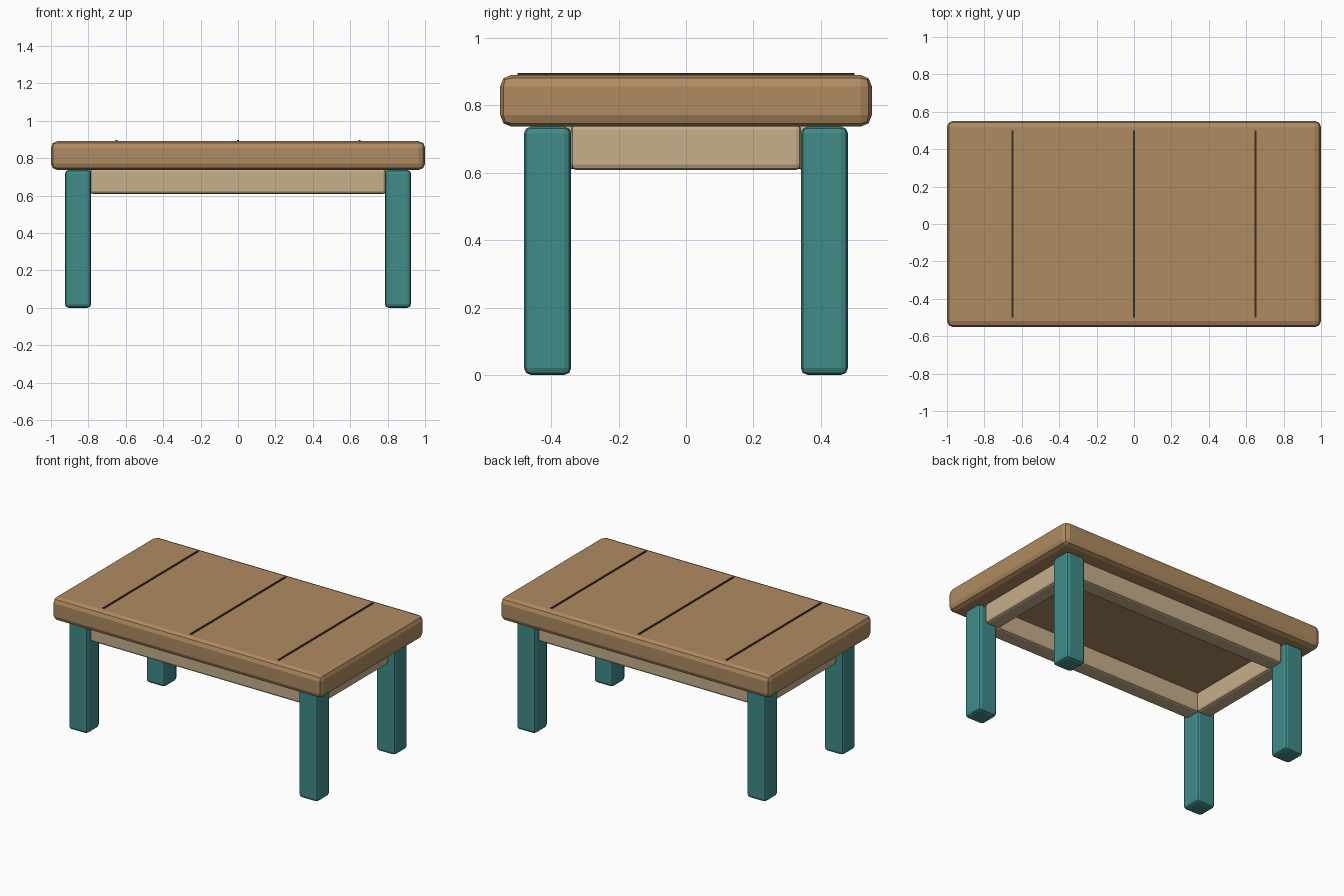
import bpy
import bmesh

if "Cube" in bpy.data.objects:
    bpy.data.objects.remove(bpy.data.objects["Cube"])


def material(name, rgb):
    m = bpy.data.materials.new(name)
    m.diffuse_color = (*rgb, 1.0)
    m.use_nodes = True
    m.node_tree.nodes["Principled BSDF"].inputs["Base Color"].default_value = m.diffuse_color
    return m


WOOD = material("wood", (0.43, 0.26, 0.12))
TEAL = material("teal_paint", (0.05, 0.26, 0.25))
PALE = material("pale_wood", (0.57, 0.43, 0.26))
DARK = material("dark_seam", (0.045, 0.025, 0.013))


def block(name, lo, hi, mat, bevel):
    """Box between two corners with rounded edges."""
    mesh = bpy.data.meshes.new(name)
    bm = bmesh.new()
    bmesh.ops.create_cube(bm, size=1.0)
    for v in bm.verts:
        v.co = [(a + b) / 2 + c * (b - a) for a, b, c in zip(lo, hi, v.co)]
    if bevel:
        bmesh.ops.bevel(bm, geom=bm.edges[:], offset=bevel, segments=2,
                        profile=0.5, affect='EDGES')
    bm.to_mesh(mesh)
    bm.free()
    mesh.materials.append(mat)
    obj = bpy.data.objects.new(name, mesh)
    bpy.context.collection.objects.link(obj)
    return obj


# Tabletop
block("tabletop", (-1, -0.552, 0.737), (1, 0.552, 0.891), WOOD, 0.034)

# Plank seams on the top
for name, x in (("left_seam", -0.65), ("middle_seam", 0.0), ("right_seam", 0.65)):
    block(name, (x - 0.006, -0.5, 0.883), (x + 0.006, 0.5, 0.896), DARK, 0)

# Legs
for side, sx in (("left", -1), ("right", 1)):
    for end, sy in (("front", -1), ("back", 1)):
        x, y = sx * 0.855, sy * 0.411
        block(f"{end}_{side}_leg", (x - 0.07, y - 0.07, 0),
              (x + 0.07, y + 0.07, 0.737), TEAL, 0.02)

# Long aprons, front and back
for name, sy in (("front_apron", -1), ("back_apron", 1)):
    y = sy * 0.385
    block(name, (-0.79, y - 0.055, 0.608), (0.79, y + 0.055, 0.745), PALE, 0.016)

# Short aprons, left and right
for name, sx in (("left_apron", -1), ("right_apron", 1)):
    x = sx * 0.828
    block(name, (x - 0.053, -0.342, 0.608), (x + 0.053, 0.342, 0.745), PALE, 0.016)
